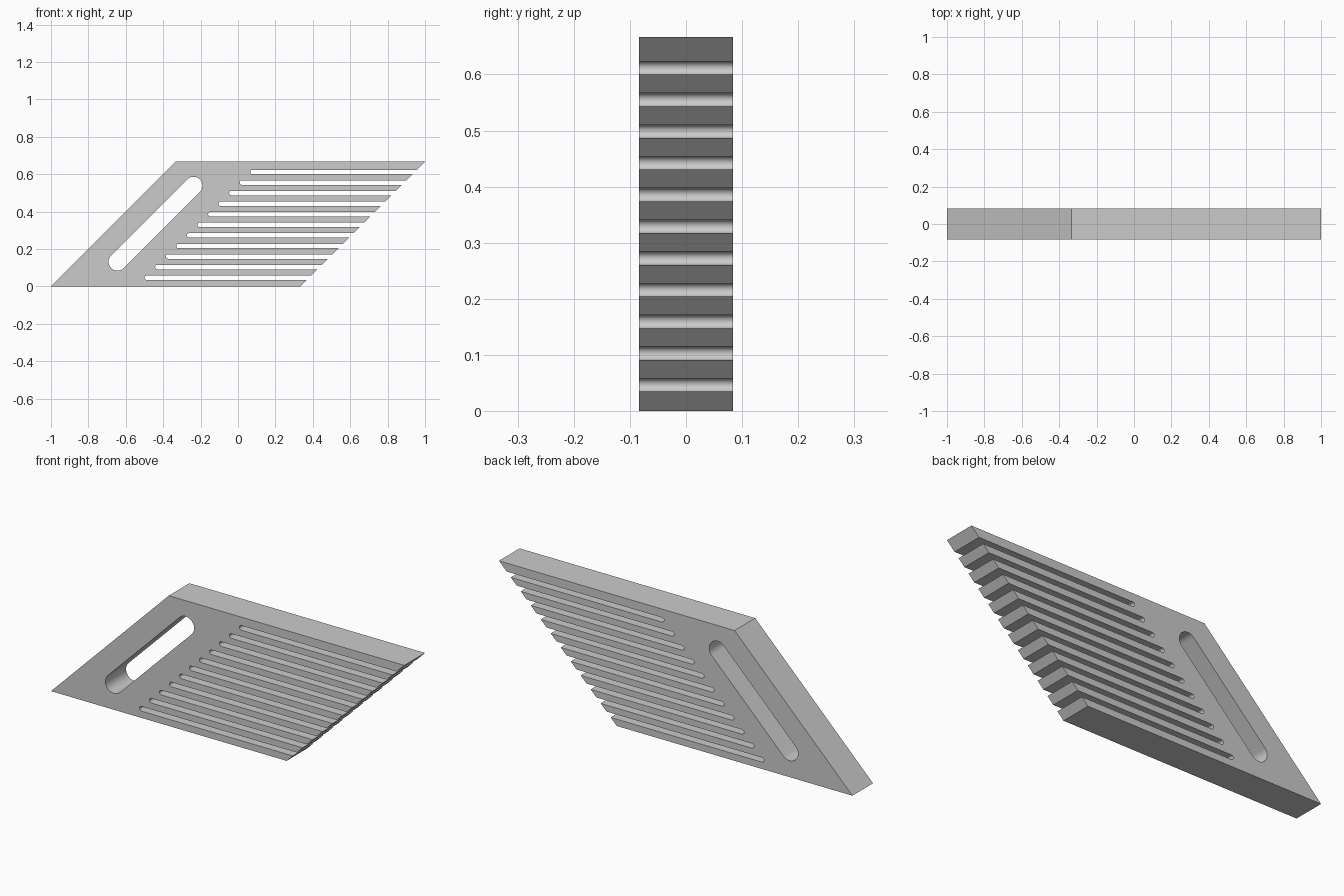
import bpy, bmesh
from math import cos, sin, pi, radians
from mathutils import Vector

if "Cube" in bpy.data.objects:
    bpy.data.objects.remove(bpy.data.objects["Cube"])

HEIGHT, HALF_DEPTH = 2 / 3, 1 / 12
LOWER_RIGHT = 1 / 3                     # the slanted edge is x = z + LOWER_RIGHT
SLOTS, PITCH, FIRST_Z, SLOT_R = 11, 0.0565, 0.0465, 0.0118
HANDLE_R = 0.048


def arc(cx, cz, r, start, end, steps):
    angles = [radians(start + (end - start) * i / steps) for i in range(steps + 1)]
    return [(cx + r * cos(a), cz + r * sin(a)) for a in angles]


# Slanted plate outline with round-ended slots open on the right
outline = [(-1, 0), (LOWER_RIGHT, 0)]
for i in range(SLOTS):
    z = FIRST_Z + i * PITCH
    low, high = z - SLOT_R, z + SLOT_R
    outline.append((LOWER_RIGHT + low, low))
    outline += arc(z - 0.534, z, SLOT_R, 270, 90, 16)
    outline.append((LOWER_RIGHT + high, high))
outline += [(1, HEIGHT), (-1 / 3, HEIGHT)]

# Diagonal handle opening
handle = (arc(-0.644, 0.132, HANDLE_R, 135, 315, 24)
          + arc(-0.238, 0.538, HANDLE_R, -45, 135, 24))

# Fill the profile and extrude it through the depth
bm = bmesh.new()
edges = []
for loop in (outline, handle):
    verts = [bm.verts.new((x, -HALF_DEPTH, z)) for x, z in loop]
    edges += [bm.edges.new((verts[i - 1], verts[i])) for i in range(len(verts))]
bmesh.ops.triangle_fill(bm, edges=edges, use_beauty=True, normal=Vector((0, -1, 0)))
result = bmesh.ops.extrude_face_region(bm, geom=bm.faces[:], use_keep_orig=True)
moved = [g for g in result["geom"] if isinstance(g, bmesh.types.BMVert)]
bmesh.ops.translate(bm, verts=moved, vec=(0, 2 * HALF_DEPTH, 0))
bmesh.ops.recalc_face_normals(bm, faces=bm.faces[:])

mesh = bpy.data.meshes.new("slotted_plate")
bm.to_mesh(mesh)
bm.free()
plate = bpy.data.objects.new("slotted_plate", mesh)
bpy.context.collection.objects.link(plate)

# Plain grey finish
grey = bpy.data.materials.new("plain_grey")
grey.use_nodes = True
colour = (0.6, 0.6, 0.6, 1)
grey.diffuse_color = colour
grey.node_tree.nodes["Principled BSDF"].inputs["Base Color"].default_value = colour
mesh.materials.append(grey)

# Smooth round ends, keep the corners sharp
bpy.ops.object.select_all(action="DESELECT")
plate.select_set(True)
bpy.context.view_layer.objects.active = plate
bpy.ops.object.shade_smooth_by_angle(angle=radians(30))
